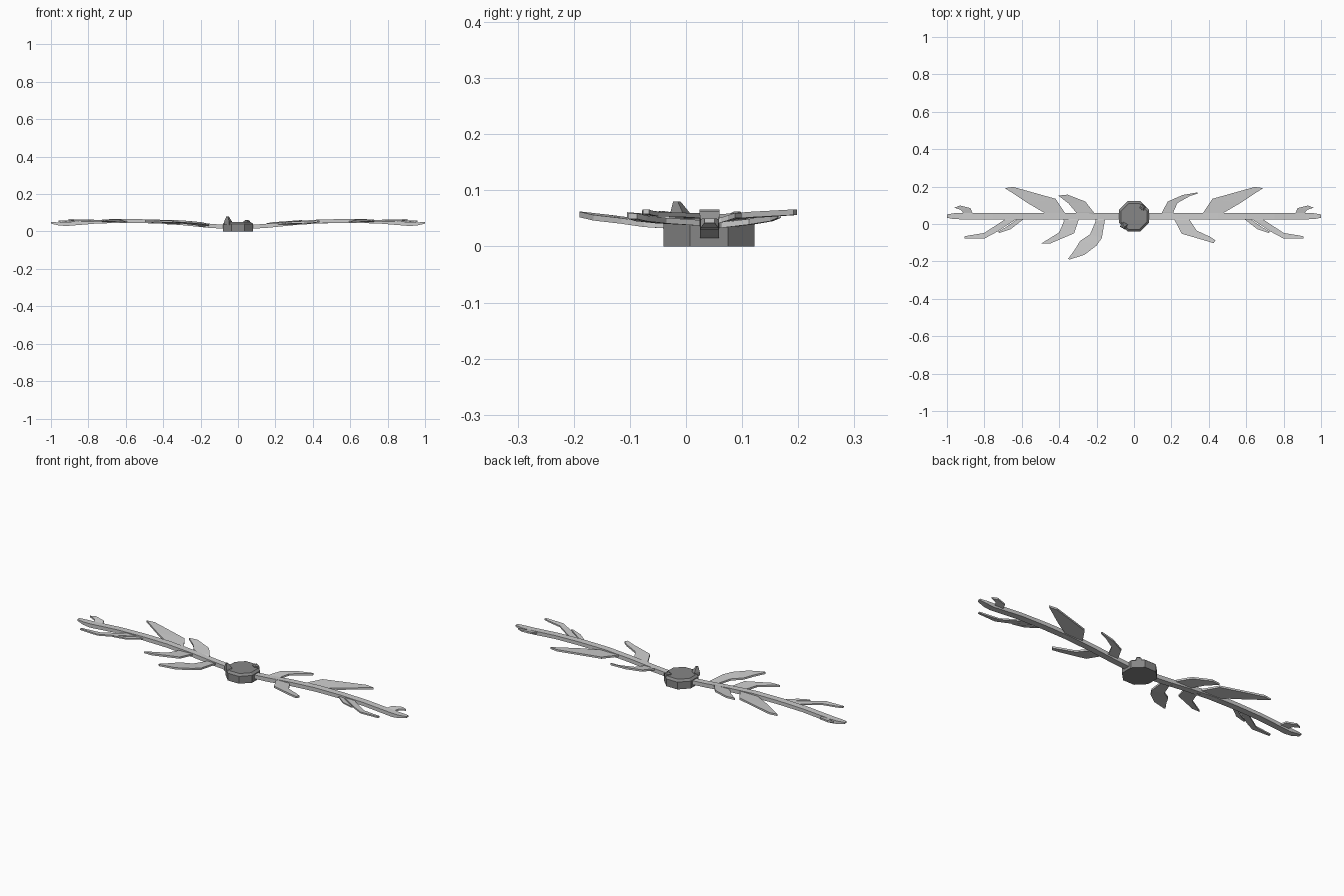
import bpy, bmesh, math
from mathutils import Vector

CY = 0.042  # y of the stem axis


def material(name, v):
    m = bpy.data.materials.new(name)
    m.diffuse_color = (v, v, v, 1)
    return m


DARK = material("dark_grey", .24)
LIGHT = material("light_grey", .62)


def loft(name, rings, mat=LIGHT):
    """Solid skin through rings with equal vertex counts."""
    bm = bmesh.new()
    vs = [[bm.verts.new(p) for p in r] for r in rings]
    n = len(vs[0])
    for a, b in zip(vs, vs[1:]):
        for i in range(n):
            j = (i + 1) % n
            bm.faces.new((a[i], a[j], b[j], b[i]))
    bm.faces.new(vs[0])
    bm.faces.new(vs[-1])
    bmesh.ops.recalc_face_normals(bm, faces=bm.faces)
    me = bpy.data.meshes.new(name)
    bm.to_mesh(me)
    bm.free()
    me.materials.append(mat)
    ob = bpy.data.objects.new(name, me)
    bpy.context.collection.objects.link(ob)
    return ob


def octagon(r, z):
    return [(r * math.cos(math.radians(22.5 + 45 * i)),
             0.041 + r * math.sin(math.radians(22.5 + 45 * i)), z) for i in range(8)]


def stem(name, s):
    # x, half width, bottom z, top z
    prof = [(0.05, .017, .013, .034), (0.16, .017, .02, .042), (0.30, .017, .034, .055),
            (0.45, .018, .044, .065), (0.60, .018, .046, .066), (0.75, .018, .043, .062),
            (0.92, .017, .029, .05), (0.96, .016, .033, .049), (1.0, .009, .042, .05)]
    loft(name, [[(s * x, CY - w, b), (s * x, CY + w, b), (s * x, CY + w, t), (s * x, CY - w, t)]
                for x, w, b, t in prof])


def leaf(name, s, rows, z0, z1, t=.010):
    """Flat blade; rows are edge pairs (ax, ay, bx, by) from base to tip."""
    rings = []
    h = t / 2
    for i, (ax, ay, bx, by) in enumerate(rows):
        z = z0 + (z1 - z0) * i / (len(rows) - 1)
        rings.append([(s * ax, ay, z + h), (s * bx, by, z + h),
                      (s * bx, by, z - h), (s * ax, ay, z - h)])
    loft(name, rings)


# central hub with bevelled rim
loft("hub", [octagon(.088, 0), octagon(.088, .04), octagon(.075, .05)], DARK)


# small claws on the hub rim
def claw(name, x, y, r, top, lean):
    rings = []
    for k, z in ((1, .035), (.9, .055), (.3, top)):
        cx, cy = x + lean[0] * (1 - k), y + lean[1] * (1 - k)
        rings.append([(cx + r * k * math.cos(a), cy + r * k * math.sin(a), z)
                      for a in [math.radians(15 + 90 * i) for i in range(4)]])
    loft(name, rings, DARK)


claw("hub_claw_front", -.053, -.008, .023, .08, (-.004, -.012))
claw("hub_claw_back", .046, .088, .020, .062, (.003, .004))

# parts repeated on both sides
for side, s in (("left", -1), ("right", 1)):
    stem("stem_" + side, s)
    leaf("large_leaf_" + side, s,
         [(.36, .042, .48, .042), (.37, .06, .48, .06), (.42, .135, .57, .113),
          (.645, .198, .69, .192)], .048, .061)
    leaf("outer_leaf_" + side, s,
         [(.62, .042, .66, .042), (.63, .025, .69, .025), (.735, -.043, .80, -.048),
          (.80, -.078, .875, -.06), (.905, -.077, .905, -.066)], .053, .062, .008)
    leaf("sliver_leaf_" + side, s,
         [(.57, .042, .60, .042), (.66, -.028, .685, -.017), (.72, -.048, .727, -.042)],
         .052, .06, .007)
    leaf("tip_leaf_" + side, s,
         [(.86, .042, .91, .042), (.865, .062, .915, .062), (.875, .085, .925, .075),
          (.93, .099, .96, .087)], .043, .055, .009)

# leaves that differ per side
leaf("inner_back_leaf_left", -1,
     [(.21, .042, .31, .042), (.215, .062, .31, .062), (.26, .12, .35, .11),
      (.355, .157, .405, .152)], .04, .057)
leaf("inner_front_leaf_left", -1,
     [(.15, .042, .205, .042), (.155, .025, .205, .015), (.172, -.075, .235, -.055),
      (.20, -.115, .288, -.09), (.265, -.165, .315, -.135), (.345, -.19, .352, -.186)],
     .028, .057)
leaf("middle_front_leaf_left", -1,
     [(.29, .042, .38, .042), (.295, .025, .375, .015), (.32, -.05, .40, -.045),
      (.45, -.105, .497, -.105)], .042, .056)
leaf("inner_back_leaf_right", 1,
     [(.145, .042, .22, .042), (.15, .062, .21, .062), (.18, .12, .232, .112),
      (.26, .155, .30, .15), (.34, .169, .342, .163)], .032, .056)
leaf("middle_front_leaf_right", 1,
     [(.21, .042, .29, .042), (.215, .025, .295, .025), (.255, -.052, .335, -.035),
      (.385, -.09, .41, -.07), (.425, -.103, .435, -.087)], .038, .054)
